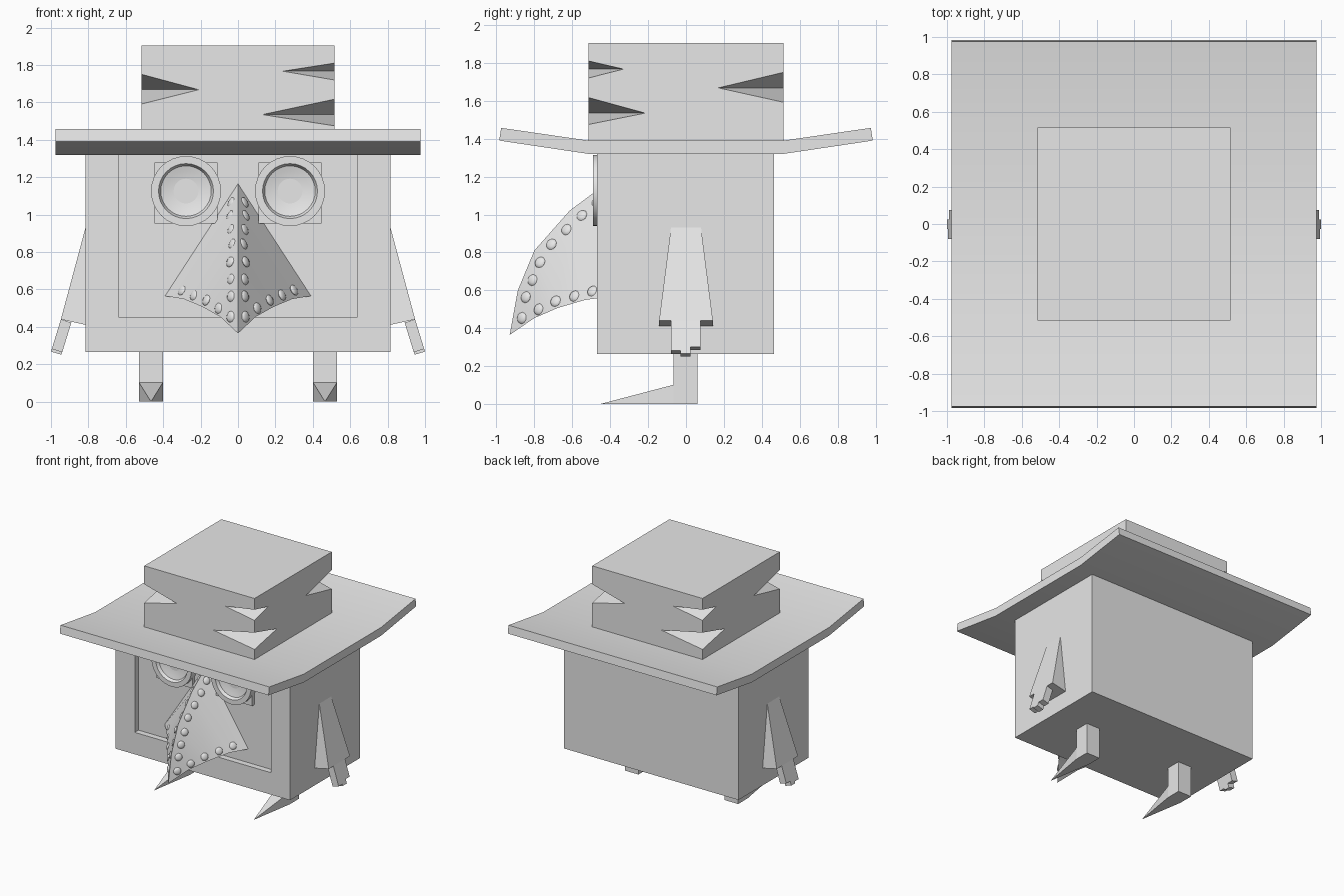
import bpy, bmesh, math
from mathutils import Vector, Matrix
from mathutils.bvhtree import BVHTree

if "Cube" in bpy.data.objects:
    bpy.data.objects.remove(bpy.data.objects["Cube"])

grey = bpy.data.materials.new("plain_grey")
grey.use_nodes = True
grey.diffuse_color = (0.8, 0.8, 0.8, 1)
grey.node_tree.nodes["Principled BSDF"].inputs["Base Color"].default_value = (0.8, 0.8, 0.8, 1)


def activate(ob):
    bpy.ops.object.select_all(action="DESELECT")
    ob.select_set(True)
    bpy.context.view_layer.objects.active = ob


def finish(name, bm, mirror=False, smooth=False):
    bmesh.ops.recalc_face_normals(bm, faces=bm.faces)
    me = bpy.data.meshes.new(name)
    bm.to_mesh(me)
    bm.free()
    me.materials.append(grey)
    ob = bpy.data.objects.new(name, me)
    bpy.context.collection.objects.link(ob)
    if mirror:
        mod = ob.modifiers.new("mirror", "MIRROR")
        mod.use_mirror_merge = False
    if smooth:
        activate(ob)
        bpy.ops.object.shade_smooth_by_angle(angle=math.radians(30))
    return ob


def add_hull(bm, points):
    """Adds the convex solid around a few points."""
    verts = [bm.verts.new(p) for p in points]
    bmesh.ops.convex_hull(bm, input=verts)
    bmesh.ops.dissolve_limit(bm, angle_limit=0.01, verts=bm.verts, edges=bm.edges)


def hull(name, points, mirror=False):
    bm = bmesh.new()
    add_hull(bm, points)
    return finish(name, bm, mirror)


def box(x, y, z):
    return [(a, b, c) for a in x for b in y for c in z]


def cut(ob, cutter):
    cutter.hide_render = True
    mod = ob.modifiers.new("cut", "BOOLEAN")
    mod.operation = "DIFFERENCE"
    mod.solver = "EXACT"
    mod.object = cutter
    activate(ob)
    bpy.ops.object.modifier_apply(modifier="cut")
    bpy.data.objects.remove(cutter)


# Body with a shallow recessed face panel
FRONT, FLOOR = -0.47, -0.42
body = hull("body", box((-0.815, 0.815), (FRONT, 0.465), (0.265, 1.325)))
cut(body, hull("panel_cutter", box((-0.635, 0.635), (-0.6, FLOOR), (0.45, 1.4))))

# Hat brim: flat in the middle, turned up at front and back
top = [(0.515, 1.39), (0.975, 1.457)]
bottom = [(0.985, 1.39), (0.515, 1.32)]
half = top + bottom
bm = bmesh.new()
profile = half + [(-y, z) for y, z in reversed(half)]
face = bm.faces.new([bm.verts.new((-0.975, y, z)) for y, z in profile])
ext = bmesh.ops.extrude_face_region(bm, geom=[face])
bmesh.ops.translate(bm, vec=(1.95, 0, 0), verts=[v for v in ext["geom"] if isinstance(v, bmesh.types.BMVert)])
finish("hat_brim", bm, smooth=True)

# Hat crown with wedge notches at its corners, repeated half a turn round
R = 0.515
crown = hull("hat_crown", box((-R, R), (-R, R), (1.385, 1.905)))
# corner x sign, low z, high z, tip z, tip x on the front, tip y on the side
notches = [(1, 1.72, 1.81, 1.767, 0.24, -0.33),
           (1, 1.475, 1.617, 1.535, 0.13, -0.215),
           (-1, 1.592, 1.75, 1.668, -0.21, -0.17)]
for sx, low, high, tip, tx, ty in notches:
    for turn in (1, -1):
        pts = [Vector(p) for p in ((sx * R, -R, low), (sx * R, -R, high), (tx, -R, tip), (sx * R, ty, tip))]
        mid = (pts[2] + pts[3]) / 2
        pts = [mid + (p - mid) * 1.3 for p in pts]
        cut(crown, hull("notch_cutter", [(p.x * turn, p.y * turn, p.z) for p in pts]))

# Eyes: square mounts, round rims and shallow dished lenses
EX, EZ = 0.278, 1.126
hull("eye_mounts", box((EX - 0.168, EX + 0.168), (-0.45, FLOOR + 0.01), (EZ - 0.172, EZ + 0.154)), True)
bm = bmesh.new()
lens = [(0.135 * i / 5, -0.445 - 0.02 * (i / 5) ** 2) for i in range(6)]
rim = lens + [(0.147, -0.49), (0.187, -0.49), (0.187, FLOOR + 0.01), (0, FLOOR + 0.01)]
vs = [bm.verts.new((EX + r, y, EZ)) for r, y in rim]
es = [bm.edges.new(pair) for pair in zip(vs, vs[1:])]
bmesh.ops.spin(bm, geom=vs + es, cent=(EX, 0, EZ), axis=(0, 1, 0), angle=math.tau, steps=32)
bmesh.ops.remove_doubles(bm, verts=bm.verts, dist=0.0005)
finish("eyes", bm, mirror=True, smooth=True)

# Beak: triangular rings that curve down to a point
ridge = [(-0.42, 1.165), (-0.614, 1.02), (-0.8, 0.81), (-0.887, 0.6)]
lower = [(0.39, -0.42, 0.565), (0.29, -0.535, 0.549), (0.19, -0.677, 0.507), (0.095, -0.8, 0.454)]
bm = bmesh.new()
rings = [[bm.verts.new(p) for p in ((0, ry, rz), (x, y, z), (-x, y, z))]
         for (ry, rz), (x, y, z) in zip(ridge, lower)]
point = bm.verts.new((0, -0.93, 0.365))
bm.faces.new(rings[0])
for a, b in zip(rings, rings[1:]):
    for i in range(3):
        j = (i + 1) % 3
        bm.faces.new((a[i], a[j], b[j], b[i]))
for i in range(3):
    bm.faces.new((rings[-1][i], rings[-1][(i + 1) % 3], point))
bmesh.ops.recalc_face_normals(bm, faces=bm.faces)
surface = BVHTree.FromBMesh(bm)
finish("beak", bm, smooth=True)

# Rivets seated on the beak along the ridge and lower edge
spots = [(-0.47, 1.065), (-0.55, 0.995), (-0.63, 0.92), (-0.71, 0.843), (-0.77, 0.748), (-0.81, 0.654),
         (-0.845, 0.564), (-0.866, 0.454), (-0.777, 0.5), (-0.688, 0.543), (-0.588, 0.57), (-0.493, 0.596)]
bm = bmesh.new()
for y, z in spots:
    hit, normal, index, dist = surface.ray_cast(Vector((2, y, z)), Vector((-1, 0, 0)))
    if hit:
        place = Matrix.Translation(hit) @ normal.to_track_quat("Z", "Y").to_matrix().to_4x4()
        bmesh.ops.create_icosphere(bm, subdivisions=2, radius=0.031, matrix=place @ Matrix.Diagonal((1, 1, 0.4, 1)))
finish("beak_rivets", bm, mirror=True, smooth=True)

# Arms: flared sleeve wedges against the sides
sleeve = [(0.81, 0.077, 0.95), (0.947, 0.142, 0.44), (0.81, 0.142, 0.41)]
hull("sleeves", [(x, s * w, z) for x, w, z in sleeve for s in (1, -1)], True)

# Hands: three flat fingers of different lengths
bm = bmesh.new()
along = Vector((0.053, 0, -0.172))
for y0, y1, length in ((-0.08, -0.028, 0.92), (-0.028, 0.024, 1), (0.024, 0.076, 0.8)):
    pts = []
    for x, z in ((0.947, 0.44), (0.891, 0.423)):
        for y in (y0, y1):
            start = Vector((x, y, z))
            pts += [start, start + along * length]
    add_hull(bm, pts)
finish("hands", bm, mirror=True)

# Legs and spiked feet
hull("legs", box((0.402, 0.529), (-0.066, 0.06), (0, 0.27)), True)
hull("feet", box((0.402, 0.529), (-0.066, -0.05), (0, 0.102)) + [(0.465, -0.455, 0)], True)
